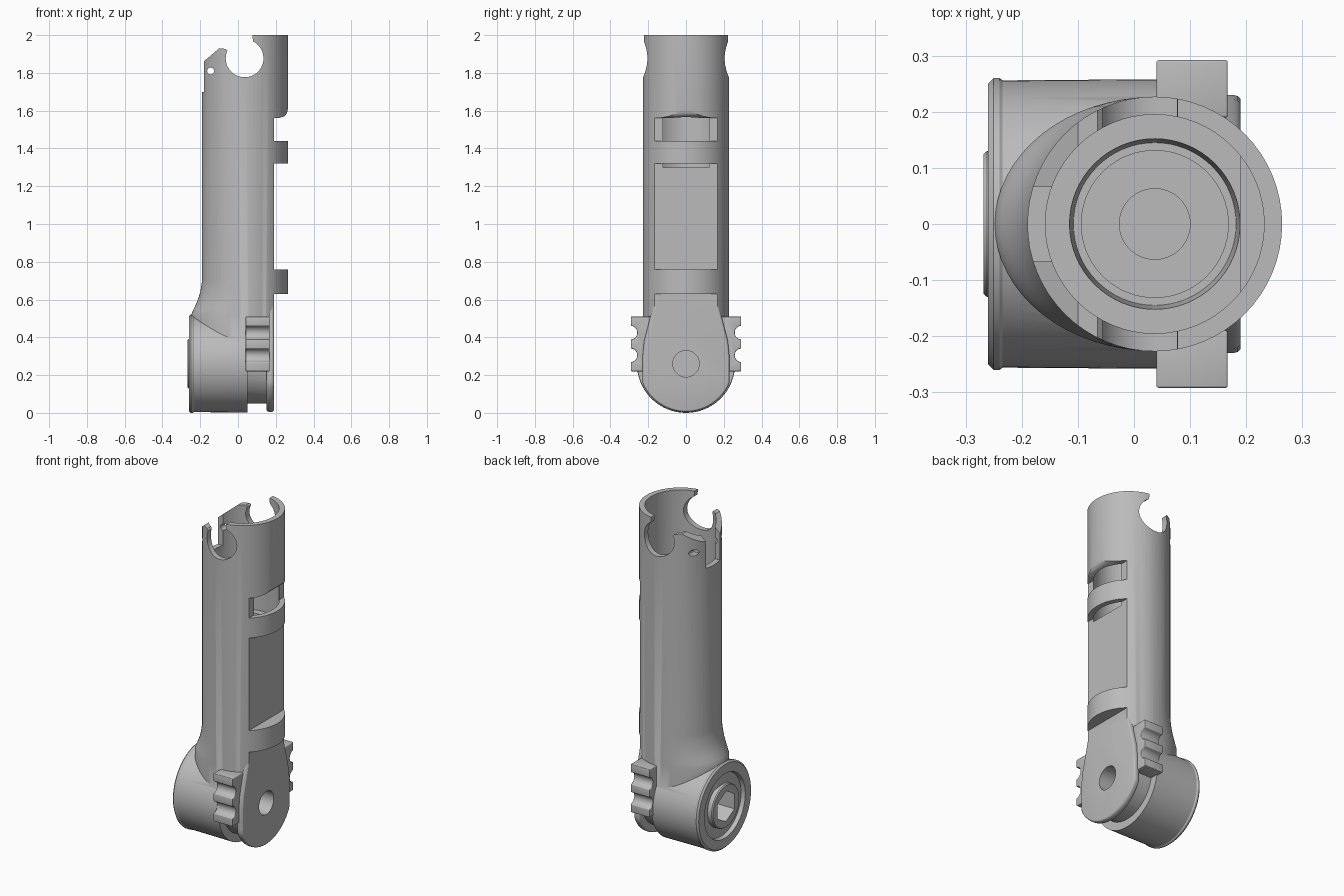
import bpy, bmesh, math
from mathutils import Matrix

if "Cube" in bpy.data.objects:
    bpy.data.objects.remove(bpy.data.objects["Cube"], do_unlink=True)

gray = bpy.data.materials.new("plain gray")
gray.use_nodes = True
COLOUR = (0.5, 0.5, 0.5, 1)
gray.diffuse_color = COLOUR
gray.node_tree.nodes["Principled BSDF"].inputs["Base Color"].default_value = COLOUR

CX, R = 0.037, 0.227      # tube axis and radius
PZ = 0.26                 # pivot height
TO_X = Matrix.Translation((0, 0, PZ)) @ Matrix.Rotation(math.pi / 2, 4, 'Y')
TO_TUBE = Matrix.Translation((CX, 0, 0))


def finish(name, bm):
    bmesh.ops.recalc_face_normals(bm, faces=bm.faces)
    me = bpy.data.meshes.new(name)
    bm.to_mesh(me)
    bm.free()
    me.materials.append(gray)
    ob = bpy.data.objects.new(name, me)
    bpy.context.collection.objects.link(ob)
    return ob


def lathe(name, profile, matrix, steps=64):
    """Revolve (radius, height) points about z, then place with matrix."""
    bm = bmesh.new()
    vs = [bm.verts.new((r, 0, h)) for r, h in profile]
    es = [bm.edges.new(p) for p in zip(vs, vs[1:])]
    bmesh.ops.spin(bm, geom=vs + es, cent=(0, 0, 0), axis=(0, 0, 1),
                   angle=2 * math.pi, steps=steps)
    bmesh.ops.remove_doubles(bm, verts=bm.verts, dist=1e-5)
    bm.transform(matrix)
    return finish(name, bm)


def rod(name, r, a, b, matrix, steps=64):
    return lathe(name, [(0, a), (r, a), (r, b), (0, b)], matrix, steps)


def extrude(name, pts, axis, a, b):
    """Extrude (horizontal, z) points along x or y from a to b."""
    def co(u, z, d):
        return (d, u, z) if axis == 'x' else (u, d, z)
    bm = bmesh.new()
    rings = [[bm.verts.new(co(u, z, d)) for u, z in pts] for d in (a, b)]
    for ring in rings:
        bm.faces.new(ring)
    n = len(pts)
    for i in range(n):
        j = (i + 1) % n
        bm.faces.new((rings[0][i], rings[0][j], rings[1][j], rings[1][i]))
    return finish(name, bm)


def apply(ob, mod):
    with bpy.context.temp_override(object=ob, active_object=ob):
        bpy.ops.object.modifier_apply(modifier=mod.name)


def boolean(ob, other, op):
    m = ob.modifiers.new("bool", 'BOOLEAN')
    m.operation, m.solver, m.object = op, 'EXACT', other
    apply(ob, m)
    bpy.data.objects.remove(other, do_unlink=True)


def bevel(ob, width, segments=3):
    m = ob.modifiers.new("bevel", 'BEVEL')
    m.width, m.segments, m.limit_method = width, segments, 'ANGLE'
    m.angle_limit = math.radians(40)
    apply(ob, m)


def smooth(ob):
    bpy.ops.object.select_all(action='DESELECT')
    ob.select_set(True)
    bpy.context.view_layer.objects.active = ob
    bpy.ops.object.shade_smooth_by_angle(angle=math.radians(32))


# Tube
handle = rod("handle_body", R, 0.28, 2.0, TO_TUBE)

# Pivot drum with lipped, recessed end and raised boss
drum = lathe("drum", [(0, -.268), (.125, -.268), (.13, -.262), (.13, -.235),
                      (.19, -.235), (.195, -.26), (.25, -.26), (.26, -.25),
                      (.26, -.24), (.256, -.234), (.258, .05), (0, .05)], TO_X)
boolean(handle, drum, 'UNION')
boolean(handle, rod("core", .21, 0, .17, TO_X), 'UNION')

# Flared web between drum and tube, swept toward -x
bm = bmesh.new()
rings = []
for z, left in ((.3, -.248), (.52, -.248), (.545, -.237), (.57, -.225),
                (.6, -.212), (.64, -.2), (.68, -.193), (.72, -.188)):
    ring = []
    for i in range(64):
        a = 2 * math.pi * i / 64
        reach = CX - left if math.cos(a) < 0 else R * .99
        ring.append(bm.verts.new((CX + reach * math.cos(a),
                                  R * .998 * math.sin(a), z)))
    rings.append(ring)
for lo, hi in zip(rings, rings[1:]):
    for i in range(64):
        j = (i + 1) % 64
        bm.faces.new((lo[i], lo[j], hi[j], hi[i]))
bm.faces.new(rings[0])
bm.faces.new(rings[-1])
boolean(handle, finish("web", bm), 'UNION')

# Tongue-shaped cheek plate
outline = [(-.16, .62)]
for i in range(33):
    a = math.pi + math.pi * i / 32
    outline.append((max(-.23, min(.23, .252 * math.cos(a))),
                    .257 + .252 * math.sin(a)))
outline.append((.16, .62))
outline[1:2] = [(-.222, .38), (-.23, .3)]
outline[-2:-1] = [(.23, .3), (.222, .38)]
cheek = extrude("cheek", outline, 'x', .15, .1915)
bevel(cheek, .014)
boolean(handle, cheek, 'UNION')

# Flat front panel, leaving two full-round bands
for lo, hi in ((-.1, .63), (.76, 1.32)):
    box = [(.19, lo), (.5, lo), (.5, hi), (.19, hi)]
    boolean(handle, extrude("cut", box, 'y', -.4, .4), 'DIFFERENCE')
scoop = [(.19, 1.44), (.5, 1.44), (.5, 1.63), (.266, 1.62), (.259, 1.585),
         (.245, 1.57), (.22, 1.562), (.19, 1.56)]
boolean(handle, extrude("cut", scoop, 'y', -.4, .4), 'DIFFERENCE')

# Stepped bore
bore = [(0, .55), (.063, .55), (.063, .66), (.131, .66), (.131, 1.2), (.145, 1.2),
        (.152, 1.3), (.195, 1.3), (.195, 2.1), (0, 2.1)]
boolean(handle, lathe("cut", bore, TO_TUBE), 'DIFFERENCE')

# Hooked mouth at the top
mouth = [(-.5, 2.2), (.085, 2.2), (.077, 1.985), (.08, 1.968), (.092, 1.95),
         (.03, 1.86), (-.045, 1.89), (-.053, 1.915), (-.065, 1.927),
         (-.1, 1.93), (-.182, 1.86), (-.5, 1.86)]
boolean(handle, extrude("cut", mouth, 'y', -.4, .4), 'DIFFERENCE')


def along_y(x, z):
    return Matrix.Translation((x, 0, z)) @ Matrix.Rotation(math.pi / 2, 4, 'X')


for x, z, r in ((.035, 1.877, .1), (-.145, 1.81, .018)):
    boolean(handle, rod("cut", r, -.4, .4, along_y(x, z)), 'DIFFERENCE')

# Square notch at the back of the mouth
notch = [(-.066, 1.7), (.066, 1.7), (.066, 2.1), (-.066, 2.1)]
boolean(handle, extrude("cut", notch, 'x', -.4, -.05), 'DIFFERENCE')

# Pivot hole with hexagonal socket
boolean(handle, rod("cut", .07, -.4, .4, TO_X), 'DIFFERENCE')
boolean(handle, rod("cut", .092, -.4, .08, TO_X, 6), 'DIFFERENCE')
smooth(handle)

# Ridged side sliders with two scalloped finger grooves
for side, label in ((-1, "right"), (1, "left")):
    pts = [(.19, .22), (.292, .22), (.292, .265)]
    for zc in (.305, .425):
        for i in range(9):
            a = math.pi * i / 8
            pts.append((.292 - .034 * math.sin(a), zc - .036 * math.cos(a)))
    pts += [(.292, .51), (.19, .51)]
    slider = extrude(label + "_slider", [(side * y, z) for y, z in pts],
                     'x', .04, .167)
    bevel(slider, .009)
    smooth(slider)
